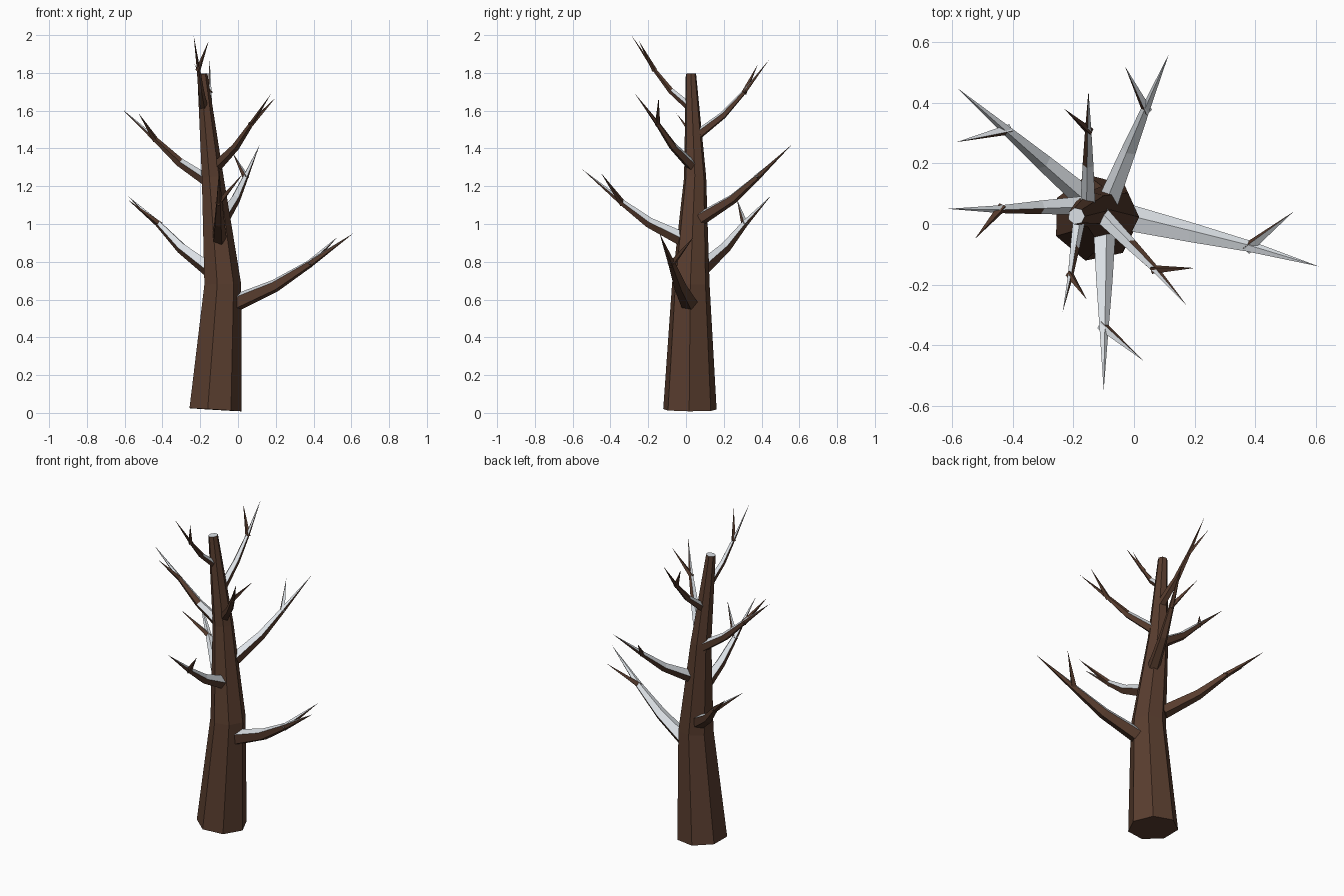
import bpy, bmesh, math
from mathutils import Vector

cube = bpy.data.objects.get("Cube")
if cube:
    bpy.data.objects.remove(cube, do_unlink=True)


def make_material(name, rgb):
    m = bpy.data.materials.new(name)
    m.use_nodes = True
    m.diffuse_color = (*rgb, 1)
    m.node_tree.nodes["Principled BSDF"].inputs["Base Color"].default_value = (*rgb, 1)
    return m


BARK = make_material("bark_brown", (0.1, 0.047, 0.028))
SNOW = make_material("snow_white", (0.78, 0.82, 0.86))


def sweep(name, points, radii, sides, roll, snow_limit, reference):
    """Skin rings along a path; a zero radius closes to a spike."""
    pts = [Vector(p) for p in points]
    bm = bmesh.new()
    rings = []
    for i, (p, r) in enumerate(zip(pts, radii)):
        d = (pts[min(i + 1, len(pts) - 1)] - pts[max(i - 1, 0)]).normalized()
        side = d.cross(reference).normalized()
        up = side.cross(d)
        if r == 0:
            rings.append([bm.verts.new(p)])
            continue
        angles = [math.radians(roll) + math.tau * (k + 0.5) / sides for k in range(sides)]
        rings.append([bm.verts.new(p + (side * math.sin(a) + up * math.cos(a)) * r)
                      for a in angles])
    for low, high in zip(rings, rings[1:]):
        for k in range(sides):
            n = (k + 1) % sides
            if len(high) == 1:
                bm.faces.new((low[k], low[n], high[0]))
            else:
                bm.faces.new((low[k], low[n], high[n], high[k]))
    bm.faces.new(rings[0])
    if len(rings[-1]) > 1:
        bm.faces.new(rings[-1])
    bmesh.ops.recalc_face_normals(bm, faces=bm.faces)
    # Snow settles on faces that point far enough upward
    for f in bm.faces:
        f.normal_update()
        f.material_index = int(f.normal.z > snow_limit)
    mesh = bpy.data.meshes.new(name)
    bm.to_mesh(mesh)
    bm.free()
    mesh.materials.append(BARK)
    mesh.materials.append(SNOW)
    obj = bpy.data.objects.new(name, mesh)
    bpy.context.collection.objects.link(obj)


# Trunk: seven-sided, bent and tapering, with snow on the cut top
sweep("trunk",
      [(-0.125, 0.02, 0.017), (-0.085, 0.025, 0.68), (-0.137, 0.048, 1.25), (-0.19, 0.026, 1.795)],
      [0.145, 0.102, 0.06, 0.028], 7, 153, 0.9, Vector((-1, 0, 0)))

# Branches: base, fork, tip, twig tip, base radius, snow on twig
BRANCHES = {
    "low_left_branch": ((-0.03, 0.02, 0.575), (0.38, -0.075, 0.79), (0.61, -0.14, 0.95), (0.525, 0.04, 0.93), 0.048, True),
    "low_back_branch": ((-0.15, 0.08, 0.76), (-0.42, 0.31, 1.0), (-0.585, 0.45, 1.15), (-0.585, 0.27, 1.13), 0.042, True),
    "front_branch": ((-0.1, -0.02, 0.92), (-0.1, -0.34, 1.115), (-0.1, -0.55, 1.29), (0.03, -0.45, 1.27), 0.04, True),
    "back_branch": ((-0.08, 0.08, 1.03), (0.04, 0.38, 1.25), (0.115, 0.56, 1.42), (-0.03, 0.52, 1.38), 0.037, True),
    "right_branch": ((-0.15, 0.065, 1.22), (-0.44, 0.05, 1.45), (-0.615, 0.05, 1.61), (-0.525, -0.05, 1.585), 0.034, False),
    "front_left_branch": ((-0.11, 0.03, 1.31), (0.07, -0.15, 1.53), (0.175, -0.27, 1.69), (0.2, -0.145, 1.67), 0.03, False),
    "top_back_branch": ((-0.15, 0.06, 1.47), (-0.15, 0.31, 1.7), (-0.15, 0.44, 1.87), (-0.23, 0.38, 1.845), 0.027, False),
    "top_front_branch": ((-0.18, 0.03, 1.61), (-0.21, -0.17, 1.82), (-0.235, -0.29, 2.0), (-0.155, -0.25, 1.97), 0.023, False),
}
UP = Vector((0, 0, 1))
for name, (base, fork, tip, twig_tip, radius, snowy) in BRANCHES.items():
    sag = Vector(base).lerp(Vector(fork), 0.55) - UP * 0.02
    sweep(name, [base, sag, fork, tip], [radius, radius * 0.72, radius * 0.42, 0],
          5, 22, 0.5, UP)
    # Twig: a short spike leaving the fork
    start = Vector(fork).lerp(Vector(twig_tip), -0.05)
    sweep(name.replace("branch", "twig"), [start, twig_tip], [radius * 0.25 + 0.008, 0],
          4, 20, 0.45 if snowy else 2, UP)
